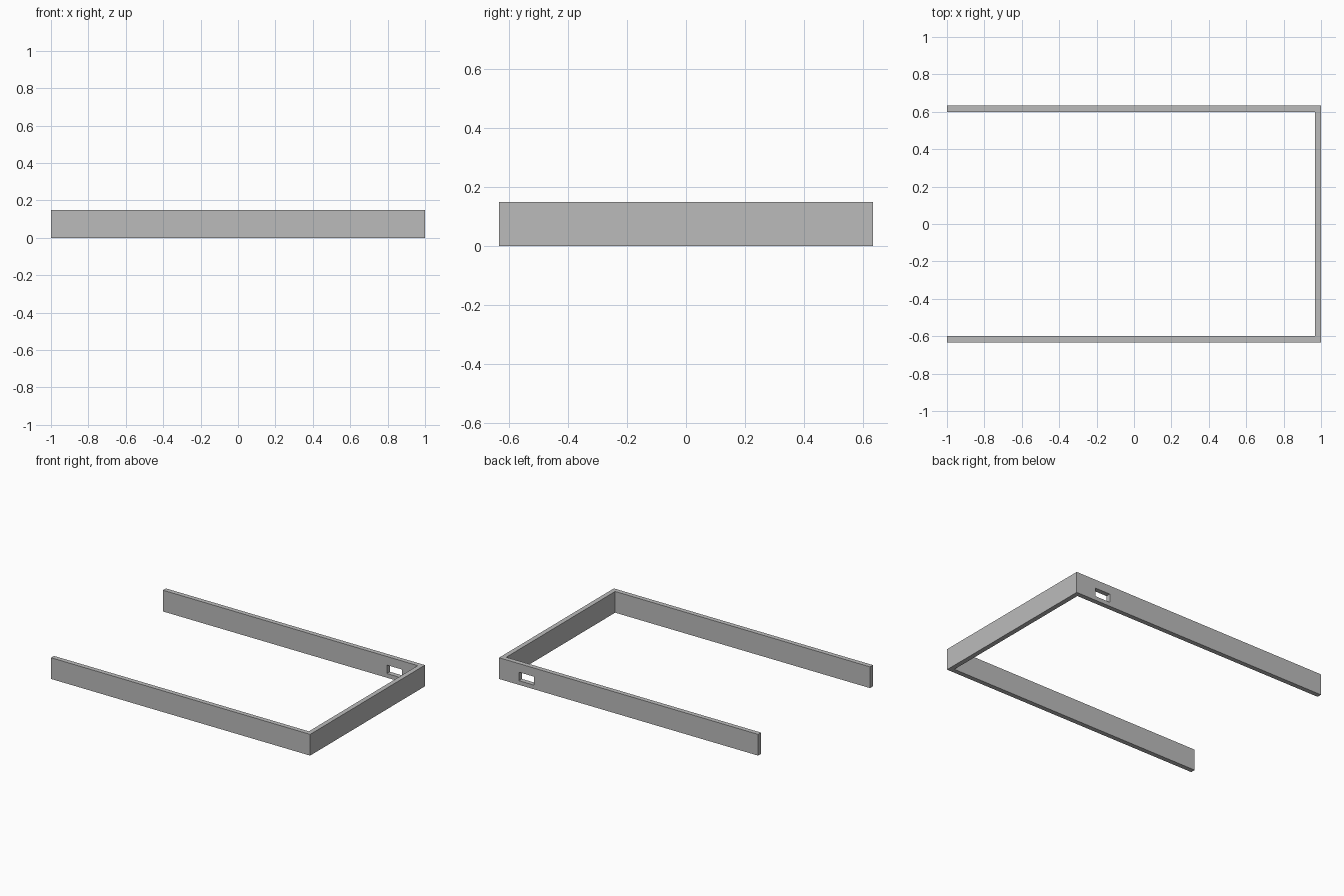
import bpy
import bmesh

old = bpy.data.objects.get("Cube")
if old:
    bpy.data.objects.remove(old, do_unlink=True)

HALF_X, HALF_Y, HEIGHT, WALL = 1.0, 0.633, 0.148, 0.033

grey = bpy.data.materials.new("plain_grey")
grey.use_nodes = True
grey.diffuse_color = (0.5, 0.5, 0.5, 1)
grey.node_tree.nodes["Principled BSDF"].inputs["Base Color"].default_value = (0.5, 0.5, 0.5, 1)


def extrude_outline(name, outline, z0, z1):
    """Solid made by raising a flat outline from z0 to z1."""
    bm = bmesh.new()
    base = bm.faces.new([bm.verts.new((x, y, z0)) for x, y in outline])
    raised = bmesh.ops.extrude_face_region(bm, geom=[base])["geom"]
    top = [v for v in raised if isinstance(v, bmesh.types.BMVert)]
    bmesh.ops.translate(bm, verts=top, vec=(0, 0, z1 - z0))
    bmesh.ops.recalc_face_normals(bm, faces=bm.faces)
    mesh = bpy.data.meshes.new(name)
    bm.to_mesh(mesh)
    bm.free()
    mesh.materials.append(grey)
    obj = bpy.data.objects.new(name, mesh)
    bpy.context.collection.objects.link(obj)
    return obj


# Three-sided frame, open towards -x
half = [(-HALF_X, HALF_Y), (HALF_X, HALF_Y)]
inner = [(HALF_X - WALL, HALF_Y - WALL), (-HALF_X, HALF_Y - WALL)]
outline = ([(x, -y) for x, y in half] + half[::-1]
           + inner[::-1] + [(x, -y) for x, y in inner])
frame = extrude_outline("three_sided_frame", outline, 0, HEIGHT)

# Small slot through the back wall, near the closed end
x0, x1 = 0.729, 0.847
y0, y1 = HALF_Y - 2 * WALL, HALF_Y + WALL
cutter = extrude_outline("slot_cutter", [(x0, y0), (x1, y0), (x1, y1), (x0, y1)], 0.029, 0.088)
cutter.hide_render = True
cutter.hide_set(True)
cutter.display_type = 'WIRE'

cut = frame.modifiers.new("slot", 'BOOLEAN')
cut.operation = 'DIFFERENCE'
cut.solver = 'EXACT'
cut.object = cutter
# Apply the cut so that the helper can go
bpy.context.view_layer.objects.active = frame
frame.select_set(True)
bpy.ops.object.modifier_apply(modifier=cut.name)
bpy.data.objects.remove(cutter, do_unlink=True)
